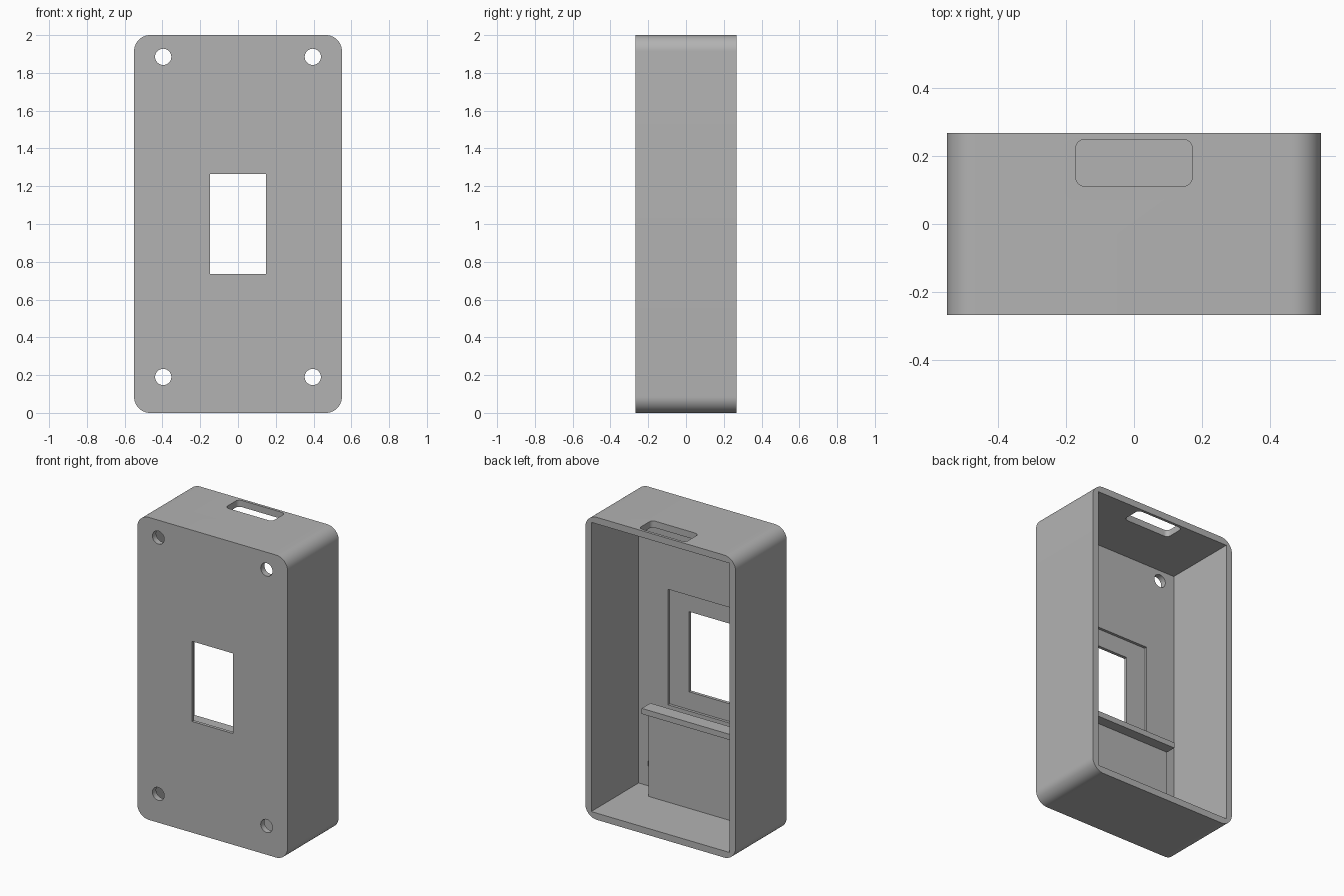
import bpy
import bmesh
import math

old = bpy.data.objects.get("Cube")
if old:
    bpy.data.objects.remove(old, do_unlink=True)

# Single grey plastic
COLOUR = (0.45, 0.45, 0.45, 1)
grey = bpy.data.materials.new("grey plastic")
grey.use_nodes = True
grey.diffuse_color = COLOUR
grey.node_tree.nodes["Principled BSDF"].inputs["Base Color"].default_value = COLOUR

WALL = 0.044
HALF_W, HALF_D, HEIGHT = 0.55, 0.267, 2.0
PLATE_Y = -0.228      # inner side of the front plate


def rounded_rect(w, h, r, steps=12):
    """Outline of a centred rectangle with rounded corners."""
    if r == 0:
        return [(w, h), (-w, h), (-w, -h), (w, -h)]
    pts = []
    for i, (sx, sy) in enumerate([(1, 1), (-1, 1), (-1, -1), (1, -1)]):
        for k in range(steps + 1):
            a = math.pi / 2 * (i + k / steps)
            pts.append((sx * (w - r) + r * math.cos(a), sy * (h - r) + r * math.sin(a)))
    return pts


def prism(name, outline, centre, start, end, axis="Y"):
    """Extrude an outline along Y (drawn in x, z) or Z (drawn in x, y)."""
    def place(u, v, t):
        u, v = u + centre[0], v + centre[1]
        return (u, t, v) if axis == "Y" else (u, v, t)

    bm = bmesh.new()
    rings = [[bm.verts.new(place(u, v, t)) for u, v in outline] for t in (start, end)]
    for ring in rings:
        bm.faces.new(ring)
    n = len(outline)
    for i in range(n):
        j = (i + 1) % n
        bm.faces.new((rings[0][i], rings[0][j], rings[1][j], rings[1][i]))
    bmesh.ops.recalc_face_normals(bm, faces=bm.faces)
    mesh = bpy.data.meshes.new(name)
    bm.to_mesh(mesh)
    bm.free()
    mesh.materials.append(grey)
    obj = bpy.data.objects.new(name, mesh)
    bpy.context.collection.objects.link(obj)
    return obj


def activate(obj):
    bpy.ops.object.select_all(action="DESELECT")
    obj.select_set(True)
    bpy.context.view_layer.objects.active = obj


def cut(target, cutter):
    """Subtract the cutter from the target, then discard it."""
    cutter.hide_render = True
    mod = target.modifiers.new("cut", "BOOLEAN")
    mod.operation = "DIFFERENCE"
    mod.solver = "EXACT"
    mod.object = cutter
    activate(target)
    bpy.ops.object.modifier_apply(modifier=mod.name)
    bpy.data.objects.remove(cutter, do_unlink=True)


# Case with an open back
middle = (0, HEIGHT / 2)
case = prism("case", rounded_rect(HALF_W, HEIGHT / 2, 0.085), middle, -HALF_D, HALF_D)
cut(case, prism("cavity", rounded_rect(HALF_W - WALL, HEIGHT / 2 - WALL, 0),
                middle, PLATE_Y, 0.4))

# Window with a shallow recess behind it
cut(case, prism("recess", rounded_rect(0.292, 0.382, 0), middle, PLATE_Y - 0.018, -0.2))
cut(case, prism("window", rounded_rect(0.149, 0.265, 0), middle, -0.4, -0.2))

# Screw holes
for x in (-0.396, 0.396):
    for z in (0.19, 1.885):
        cut(case, prism("screw_hole", rounded_rect(0.043, 0.043, 0.0429, 8),
                        (x, z), -0.4, -0.2))

# Cable slot through the top wall
cut(case, prism("cable_slot", rounded_rect(0.172, 0.069, 0.028, 6), (0, 0.18), 1.9, 2.1, "Z"))

activate(case)
bpy.ops.object.shade_smooth_by_angle(angle=math.radians(30))

# Upright partition standing on the floor, with a ledge along its top
prism("partition", rounded_rect(0.35, 0.011, 0), (0, -0.117), WALL - 0.005, 0.625, "Z")
prism("ledge", rounded_rect(0.35, 0.0455, 0), (0, -0.0825), 0.615, 0.652, "Z")
